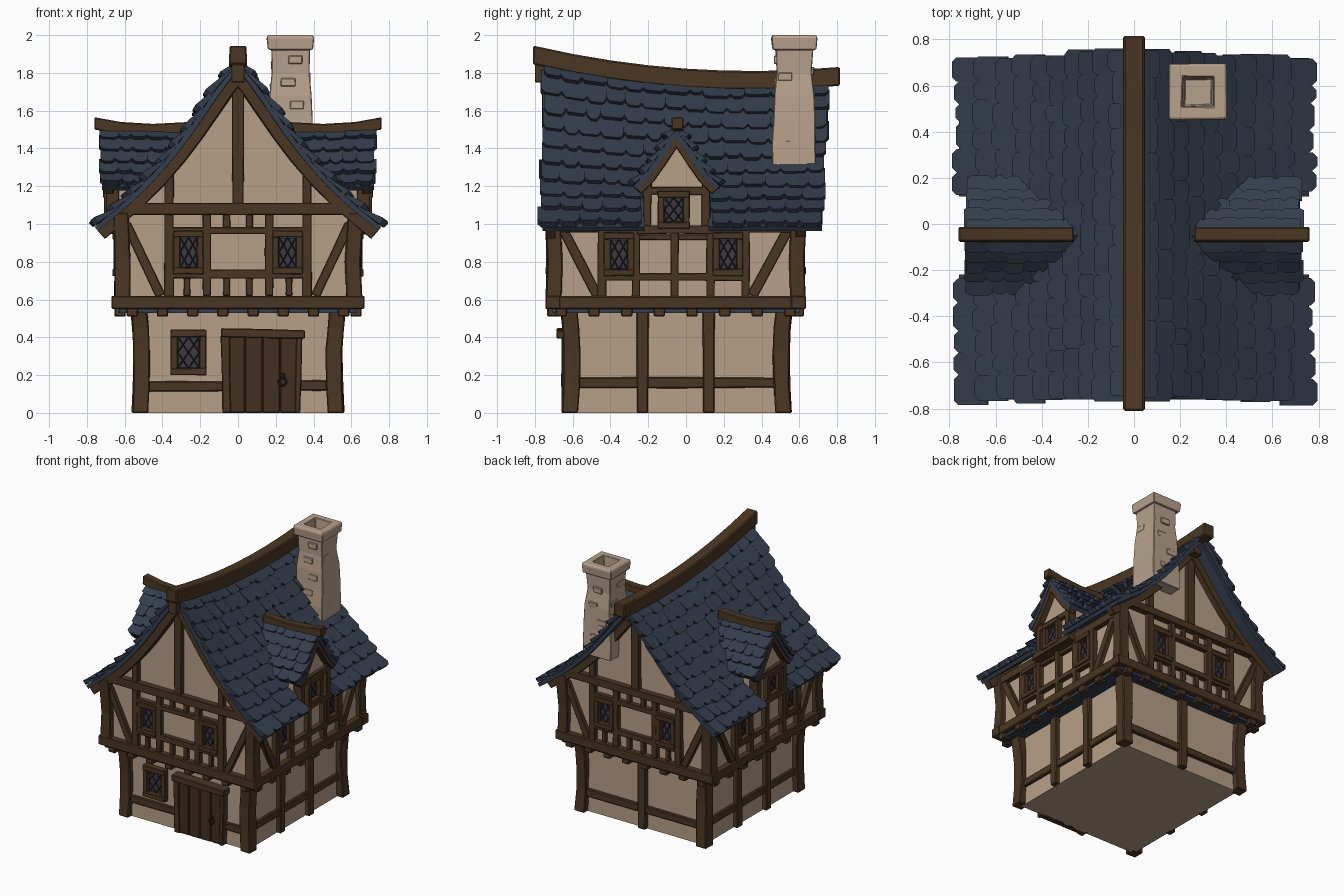
import bpy, bmesh, math, random
from mathutils import Vector

if "Cube" in bpy.data.objects:
    bpy.data.objects.remove(bpy.data.objects["Cube"])

random.seed(4)
rnd = random.uniform


def material(name, col):
    m = bpy.data.materials.new(name)
    m.diffuse_color = (*col, 1)
    m.use_nodes = True
    m.node_tree.nodes["Principled BSDF"].inputs["Base Color"].default_value = m.diffuse_color
    return m


PLASTER = material("plaster", (.47, .345, .245))
STONE = material("chimney_stone", (.48, .36, .265))
WOOD = material("dark_timber", (.068, .037, .017))
DOOR = material("door_wood", (.055, .029, .014))
SLATE = material("slate_blue", (.034, .047, .072))
GLASS = material("leaded_glass", (.045, .040, .055))
IRON = material("iron", (.022, .018, .016))


def finish(name, bm, mats, bevel=0):
    bmesh.ops.recalc_face_normals(bm, faces=bm.faces)
    me = bpy.data.meshes.new(name)
    bm.to_mesh(me)
    bm.free()
    for m in mats:
        me.materials.append(m)
    ob = bpy.data.objects.new(name, me)
    bpy.context.collection.objects.link(ob)
    if bevel:
        b = ob.modifiers.new("bevel", 'BEVEL')
        b.width, b.segments, b.limit_method = bevel, 1, 'ANGLE'
    return ob


def loft(bm, rings, mat=0):
    """Closed solid through matching rings of points."""
    vs = [[bm.verts.new(p) for p in r] for r in rings]
    n = len(vs[0])
    fs = [bm.faces.new((a[i], a[(i + 1) % n], b[(i + 1) % n], b[i]))
          for a, b in zip(vs, vs[1:]) for i in range(n)]
    fs += [bm.faces.new(vs[0][::-1]), bm.faces.new(vs[-1])]
    for f in fs:
        f.material_index = mat


def square(cx, cy, hx, hy, z, j=0):
    return [(cx + sx * hx + rnd(-j, j), cy + sy * hy + rnd(-j, j), z)
            for sx, sy in ((-1, -1), (1, -1), (1, 1), (-1, 1))]


def box(bm, x0, x1, y0, y1, z0, z1, mat=0):
    c = ((x0 + x1) / 2, (y0 + y1) / 2, (x1 - x0) / 2, (y1 - y0) / 2)
    loft(bm, [square(*c, z0), square(*c, z1)], mat)


def beam(bm, F, a0, z0, a1, z1, w, d=.035, mat=0, back=-.02, wob=.1):
    """Timber on a wall plane F(along, height, outward)."""
    t = Vector((a1 - a0, z1 - z0)).normalized()
    rings = []
    for a, z in ((a0, z0), ((a0 + a1) / 2, (z0 + z1) / 2), (a1, z1)):
        h = w / 2 * (1 + rnd(-wob, wob))
        p, q = (a - t.y * h, z + t.x * h), (a + t.y * h, z - t.x * h)
        rings.append([F(*p, back), F(*q, back), F(*q, d), F(*p, d)])
    loft(bm, rings, mat)


def window(bm, F, a, z, w, h, fr=.035):
    """Frame, glass plate and diamond leading."""
    for s in (-1, 1):
        beam(bm, F, a + s * (w + fr) / 2, z - h / 2 - fr, a + s * (w + fr) / 2, z + h / 2 + fr, fr, .04)
        beam(bm, F, a - w / 2 - fr, z + s * (h + fr) / 2, a + w / 2 + fr, z + s * (h + fr) / 2, fr, .045)
    beam(bm, F, a, z - h / 2, a, z + h / 2, w, .012, 1, wob=0)
    x, y = w / 2, h / 2
    for p, q in (((-x, -y), (x, y)), ((-x, y), (x, -y)), ((-x, 0), (0, y)),
                 ((0, y), (x, 0)), ((x, 0), (0, -y)), ((0, -y), (-x, 0))):
        beam(bm, F, a + p[0], z + p[1], a + q[0], z + q[1], .007, .017, 2, .01, 0)


# Roof surfaces: curved profiles mapped by (along, slope 0..1, height above)
MAIN = [(0, 1.87), (.1, 1.745), (.2, 1.595), (.3, 1.45), (.4, 1.325), (.5, 1.215), (.6, 1.12), (.76, .985)]
DORM = [(0, 1.50), (.08, 1.385), (.15, 1.275), (.23, 1.195)]
YC = -.05


def profile(pts, s):
    L = [math.dist(a, b) for a, b in zip(pts, pts[1:])]
    d = s * sum(L)
    for i, l in enumerate(L):
        if d <= l or i == len(L) - 1:
            return Vector(pts[i]).lerp(Vector(pts[i + 1]), d / l)
        d -= l


def offset_point(pts, s, h):
    t = (profile(pts, min(1, s + .04)) - profile(pts, max(0, s - .04))).normalized()
    return profile(pts, s) + Vector((-t.y, t.x)) * h


def ridge(y):
    return 1.81 + .1 * (y - .35) ** 2


def sag(y, z):
    return .98 + (z - .98) * (ridge(y) - .07 - .98) / .89


def main_roof(sx):
    def f(u, s, h):
        p = offset_point(MAIN, s, h)
        return Vector((sx * p.x, u, sag(u, p.y)))
    return f


def dormer_roof(sx, sy):
    def f(u, s, h):
        p = offset_point(DORM, s, h)
        return Vector((sx * u, YC + sy * p.x, p.y + .03 * (u - .5)))
    return f


def roof_z(x, y):
    for a, b in zip(MAIN, MAIN[1:]):
        if x <= b[0]:
            return sag(y, a[1] + (b[1] - a[1]) * (x - a[0]) / (b[0] - a[0]))


def course(bm, f, u0, u1, s0, s1, w):
    """One row of slates with clipped lower corners."""
    n = max(1, round((u1 - u0) / w))
    step = (u1 - u0) / n
    cuts = [u0 + rnd(-.012, .012)] + [u0 + step * (i + rnd(-.22, .22)) for i in range(1, n)] + [u1 + rnd(-.012, .012)]
    for a, b in zip(cuts, cuts[1:]):
        lo, c, lift = min(1.02, s1 + rnd(-.012, .012)), .02, rnd(0, .01)
        cs = (s1 - s0) * .16
        out = [(a, s0, 0), (b, s0, 0), (b, lo - cs, 1), (b - c, lo, 1), (a + c, lo, 1), (a, lo - cs, 1)]
        loft(bm, [[f(u, s, -.006 + k * .01) for u, s, k in out],
                  [f(u, s, .004 + k * (.03 + lift)) for u, s, k in out]])


def deck(name, f, us, ss, hole=lambda u, s: False):
    bm = bmesh.new()
    g = [[bm.verts.new(f(u, s, -.015)) for s in ss] for u in us]
    for i in range(len(us) - 1):
        for j in range(len(ss) - 1):
            if not hole((us[i] + us[i + 1]) / 2, (ss[j] + ss[j + 1]) / 2):
                bm.faces.new((g[i][j], g[i + 1][j], g[i + 1][j + 1], g[i][j + 1]))
    m = finish(name, bm, [SLATE]).modifiers.new("thick", 'SOLIDIFY')
    m.thickness, m.offset = .028, 0


def rafter(bm, f, u0, u1, n, h0, h1):
    loft(bm, [[f(u0, i / n, h0), f(u1, i / n, h0), f(u1, i / n, h1), f(u0, i / n, h1)] for i in range(n + 1)])


# Plaster bodies
bm = bmesh.new()
box(bm, -.51, .51, -.61, .51, 0, .55)
finish("ground_floor_walls", bm, [PLASTER])
bm = bmesh.new()
rings = []
for y in (-.70, .59):
    side = [(min(.62, profile(MAIN, s).x), sag(y, profile(MAIN, s).y) - .06) for s in (.84, .7, .55, .4, .25, .1)]
    half = [(.62, .55)] + side
    rings.append([(x, y, z) for x, z in half] + [(0, y, sag(y, 1.87) - .06)] + [(-x, y, z) for x, z in half[::-1]])
loft(bm, rings)
finish("upper_floor_walls", bm, [PLASTER])
bm = bmesh.new()
box(bm, -.63, .63, -.71, .60, .53, .552)
finish("overhang_underside", bm, [SLATE])


# Wall planes
def plane(axis, sign, dist):
    if axis == 'y':
        return lambda a, z, o: (-sign * a, sign * (dist + o), z)
    return lambda a, z, o: (sign * (dist + o), a, z)


# Ground floor timbers
bm = bmesh.new()
for x in (-.515, .515):
    for y in (-.61, .51):
        sx, sy = math.copysign(1, x), (-1 if y < 0 else 1)
        loft(bm, [square(x + sx * k, y + sy * k, .043, .043, z, .004)
                  for z, k in ((0, .004), (.15, -.004), (.33, -.006), (.45, 0), (.56, .012))])
FRONT, BACK = plane('y', -1, .61), plane('y', 1, .51)
beam(bm, FRONT, -.5, .14, -.06, .14, .055, .022)
beam(bm, FRONT, .3, .145, .5, .145, .055, .022)
beam(bm, BACK, -.5, .15, .5, .15, .055, .025)
beam(bm, BACK, 0, 0, 0, .55, .065)
for s in (-1, 1):
    F = plane('x', s, .51)
    beam(bm, F, -.6, .16, .5, .16, .055, .022)
    for y in (-.23, .12):
        beam(bm, F, y, 0, y, .55, .062)
finish("ground_floor_timbers", bm, [WOOD], .006)

# Upper floor posts, sill beams and joist ends
bm = bmesh.new()
for x in (-.615, .615):
    for y in (-.70, .59):
        loft(bm, [square(x * k, y * k, .042, .042, z, .004) for z, k in ((.58, 1), (.8, .99), (1.06, 1.01))])
for y in (-.705, .595):
    box(bm, -.67, .67, y - .04, y + .04, .55, .62)
    for i in range(8):
        x = -.56 + .16 * i
        box(bm, x - .03, x + .03, y - .03, y + .03, .51, .56)
for x in (-.625, .625):
    box(bm, x - .04, x + .04, -.742, .632, .55, .618)
    for i in range(8):
        y = -.66 + .173 * i
        box(bm, x - .03, x + .03, y - .03, y + .03, .51, .56)
finish("upper_floor_frame", bm, [WOOD], .006)

# Gable walls, front and back
for name, sign, dist in (("front", -1, .70), ("back", 1, .59)):
    bm = bmesh.new()
    F, y = plane('y', sign, dist), sign * dist
    beam(bm, F, -.63, 1.08, .63, 1.08, .06, .045)
    beam(bm, F, 0, 1.09, 0, roof_z(0, y) - .03, .06)
    beam(bm, F, -.38, .965, .38, .965, .04)
    beam(bm, F, -.38, .735, .38, .735, .045)
    for s in (-1, 1):
        beam(bm, F, s * .365, .6, s * .365, roof_z(.365, y) - .05, .05)
        beam(bm, F, s * .165, .62, s * .165, 1.07, .045)
        beam(bm, F, s * .59, 1.0, s * .41, .62, .05, .03)
        beam(bm, F, s * .06, .62, s * .06, .73, .035, .025)
        beam(bm, F, s * .27, .62, s * .27, .74, .035, .025)
        beam(bm, F, s * .06, .96, s * .06, 1.06, .035, .025)
        window(bm, F, s * .262, .85, .09, .16)
        rafter(bm, main_roof(s), sign * (dist - .01), sign * (dist + .045), 8, -.085, -.02)
    # bracket below the ridge end
    box(bm, -.035, .035, *sorted((sign * (dist - .02), sign * (dist + .1))), ridge(y) - .17, ridge(y) - .06)
    finish(name + "_gable_timbers", bm, [WOOD, GLASS, IRON], .005)

# Side walls
for name, s in (("left", -1), ("right", 1)):
    bm = bmesh.new()
    F = plane('x', s, .62)
    beam(bm, F, -.68, .985, .57, .985, .06)
    beam(bm, F, -.45, .72, .33, .72, .042)
    for y in (-.445, -.265, -.06, .13, .315):
        beam(bm, F, y, .6, y, 1.0, .045)
    beam(bm, F, -.65, .97, -.47, .62, .05, .03)
    beam(bm, F, .54, .97, .35, .62, .05, .03)
    beam(bm, F, -.25, .93, .12, .93, .03, .025)
    window(bm, F, -.355, .84, .09, .16)
    window(bm, F, .222, .84, .09, .16)
    finish(name + "_side_timbers", bm, [WOOD, GLASS, IRON], .005)

# Front door with lintel and ring handle, ground window
bm = bmesh.new()
for i in range(4):
    beam(bm, FRONT, -.01 + .093 * i, 0, -.01 + .093 * i, .41, .092, .04, 1, wob=.01)
beam(bm, FRONT, -.06, 0, -.068, .41, .045, .05)
beam(bm, FRONT, .315, 0, .325, .41, .03, .05)
beam(bm, FRONT, -.09, .425, .355, .415, .045, .075)
finish("front_door", bm, [WOOD, DOOR], .005)
bpy.ops.mesh.primitive_torus_add(major_segments=12, minor_segments=6, major_radius=.02, minor_radius=.006,
                                 location=(.235, -.657, .165), rotation=(math.pi / 2, 0, 0))
handle = bpy.context.object
handle.name = "door_handle"
handle.data.materials.append(IRON)
bm = bmesh.new()
box(bm, .222, .248, -.663, -.64, .185, .21)
finish("handle_plate", bm, [IRON], .004)
bm = bmesh.new()
window(bm, FRONT, -.262, .32, .115, .165, .038)
finish("ground_window", bm, [WOOD, GLASS, IRON], .005)

# Main roof: deck, slates and sagging ridge beam
ROWS = 10
for name, s in (("left", -1), ("right", 1)):
    f = main_roof(s)
    deck(name + "_roof_deck", f, [-.76, -.6, -.4, YC - .17, YC, YC + .17, .3, .5, .72],
         [i / 10 for i in range(11)], lambda u, t: abs(u - YC) < .17 and t > .7)
    bm = bmesh.new()
    for r in range(ROWS):
        s0, s1 = max(0, (r - .4) / ROWS), (r + 1) / ROWS
        lo, hi = -.755 - .02 * s1, .765 - .045 * s1
        spans = [(lo, hi)] if s1 < .75 else [(lo, YC - .18), (YC + .18, hi)]
        for a, b in spans:
            course(bm, f, a, b, s0, s1, .105)
    finish(name + "_roof_slates", bm, [SLATE])
bm = bmesh.new()
loft(bm, [[(-.048, y, ridge(y) - .1), (.048, y, ridge(y) - .1), (.045, y, ridge(y)), (-.045, y, ridge(y))]
          for y in (-.81, -.6, -.4, -.2, 0, .2, .4, .6, .815)])
finish("ridge_beam", bm, [WOOD], .008)

# Dormers on both slopes
for name, s in (("left", -1), ("right", 1)):
    bm = bmesh.new()
    outline = ((-.16, .95), (.16, .95), (.16, 1.22), (.08, 1.34), (0, 1.46), (-.08, 1.34), (-.16, 1.22))
    loft(bm, [[(s * x, YC + a, z) for a, z in outline] for x in (.4, .67)])
    finish(name + "_dormer_walls", bm, [PLASTER])
    bm = bmesh.new()
    F = plane('x', s, .67)
    beam(bm, F, YC - .21, .97, YC + .19, .97, .045, .04, back=-.06)
    beam(bm, F, YC - .17, 1.175, YC + .17, 1.175, .04, .03)
    for k in (-1, 1):
        beam(bm, F, YC + k * .155, .96, YC + k * .155, 1.22, .045, .03, back=-.04)
        rafter(bm, dormer_roof(s, k), .66, .715, 4, -.06, -.015)
    window(bm, F, YC - .015, 1.075, .1, .13)
    finish(name + "_dormer_timbers", bm, [WOOD, GLASS, IRON], .005)
    bm = bmesh.new()
    for k in (-1, 1):
        f = dormer_roof(s, k)
        deck(name + "_dormer_deck", f, [.35, .5, .72], [0, .25, .5, .75, 1])
        for r in range(5):
            inner = .22 + .055 * r
            course(bm, f, inner, .725, max(0, (r - .4) / 5), (r + 1) / 5, .085)
    finish(name + "_dormer_slates", bm, [SLATE])
    bm = bmesh.new()
    loft(bm, [[(s * x, YC - .028, z - .065), (s * x, YC + .038, z - .065), (s * x, YC + .036, z), (s * x, YC - .026, z)]
              for x, z in ((.26, 1.54), (.45, 1.53), (.62, 1.54), (.76, 1.565))])
    finish(name + "_dormer_ridge", bm, [WOOD], .006)

# Chimney with hollow cap and proud stones
bm = bmesh.new()
loft(bm, [square(.278, .573, h, h * .97, z, j) for z, h, j in (
    (1.30, .118, 0), (1.42, .118, .006), (1.55, .112, .006), (1.68, .106, .006), (1.8, .1, .006), (1.92, .1, .004),
    (1.925, .12, .002), (1.985, .125, .003), (2, .118, .002), (2, .068, .003), (1.9, .06, .003))])
for i in range(16):
    z, k, t = 1.42 + .03 * i, i % 4, rnd(-.05, .05)
    dx, dy = ((1, 0), (0, 1), (-1, 0), (0, -1))[k]
    h = .115 - .03 * (z - 1.4)
    loft(bm, [square(.278 + dx * (h - .015) + dy * t, .573 + dy * (h - .015) + dx * t,
                     .018 if dx else .038, .018 if dy else .038, zz, .004) for zz in (z - .022, z + .022)])
finish("chimney", bm, [STONE], .004)
